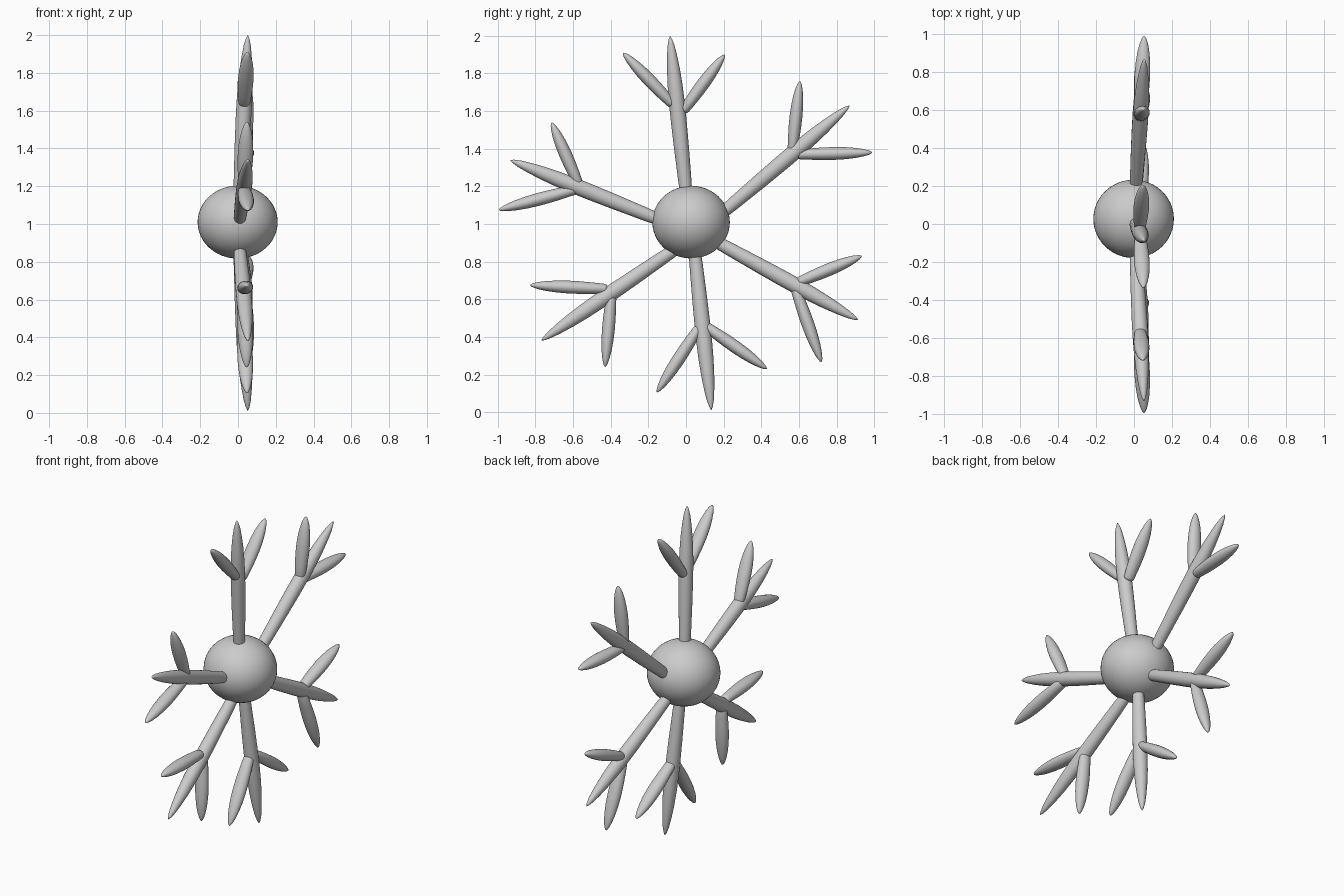
import bpy, bmesh
from math import sin, cos, pi
from mathutils import Vector

if "Cube" in bpy.data.objects:
    bpy.data.objects.remove(bpy.data.objects["Cube"])

SIDES = 24
# (fraction of length, radius fraction) for the tapered spikes
BRANCH_PROFILE = [(0, 0.5), (0.01, 0.68), (0.04, 0.78), (0.2, 0.9), (0.35, 0.98), (0.5, 1),
                  (0.65, 0.93), (0.78, 0.78), (0.88, 0.58), (0.95, 0.36), (0.985, 0.18)]
ARM_PROFILE = [(0, 0.7), (0.15, 0.84), (0.35, 0.95), (0.5, 1), (0.6, 1), (0.7, 0.95),
               (0.8, 0.82), (0.88, 0.64), (0.94, 0.45), (0.98, 0.22)]


def depth(y, z):
    """The whole flake is slightly dished: x grows away from the hub."""
    return 0.052 * Vector((y - 0.025, z - 1.01)).length


def spike(name, start, tip, profile, r_plane, r_x):
    a = Vector((depth(*start), *start))
    b = Vector((depth(*tip), *tip))
    axis = (b - a).normalized()
    side = axis.cross(Vector((1, 0, 0))).normalized()
    up = side.cross(axis)
    bm = bmesh.new()
    rings = []
    for t, r in profile:
        c = a.lerp(b, t)
        rings.append([bm.verts.new(c + side * (r * r_plane * cos(2 * pi * i / SIDES))
                                   + up * (r * r_x * sin(2 * pi * i / SIDES)))
                      for i in range(SIDES)])
    end = bm.verts.new(b)
    for p, q in zip(rings, rings[1:]):
        for i in range(SIDES):
            j = (i + 1) % SIDES
            bm.faces.new((p[i], p[j], q[j], q[i]))
    for i in range(SIDES):
        bm.faces.new((rings[-1][i], rings[-1][(i + 1) % SIDES], end))
    bm.faces.new(rings[0])
    bmesh.ops.recalc_face_normals(bm, faces=bm.faces)
    for f in bm.faces:
        f.smooth = len(f.verts) < 5
    me = bpy.data.meshes.new(name)
    bm.to_mesh(me)
    bm.free()
    bpy.context.collection.objects.link(bpy.data.objects.new(name, me))


# Central hub
bpy.ops.mesh.primitive_uv_sphere_add(segments=48, ring_count=24, radius=1,
                                     location=(-0.002, 0.027, 1.01))
hub = bpy.context.object
hub.name = "hub"
hub.scale = (0.212, 0.206, 0.193)
bpy.ops.object.shade_smooth()

# Each arm: (y, z) where it leaves the hub, its tip, then two branches (start, tip)
ARMS = [
    ((-0.003, 1.20), (-0.085, 2.0), ((-0.07, 1.635), (-0.335, 1.91)), ((-0.015, 1.60), (0.205, 1.90))),
    ((0.23, 1.09), (0.87, 1.63), ((0.565, 1.39), (0.605, 1.76)), ((0.59, 1.37), (0.99, 1.38))),
    ((0.19, 0.89), (0.915, 0.49), ((0.595, 0.69), (0.935, 0.83)), ((0.58, 0.66), (0.72, 0.265))),
    ((0.05, 0.82), (0.135, 0.01), ((0.07, 0.45), (-0.155, 0.105)), ((0.10, 0.46), (0.43, 0.23))),
    ((-0.08, 0.85), (-0.77, 0.38), ((-0.42, 0.655), (-0.83, 0.675)), ((-0.395, 0.64), (-0.43, 0.24))),
    ((-0.185, 1.04), (-0.935, 1.34), ((-0.57, 1.21), (-0.715, 1.54)), ((-0.58, 1.185), (-0.995, 1.075))),
]

for n, (base, tip, *branches) in enumerate(ARMS, 1):
    b, t = Vector(base), Vector(tip)
    root = b - (t - b).normalized() * 0.1
    spike(f"arm_{n}", root, tip, ARM_PROFILE, 0.042, 0.041)
    for side, (s, e) in zip(("left", "right"), branches):
        spike(f"arm_{n}_branch_{side}", s, e, BRANCH_PROFILE, 0.034, 0.041)
